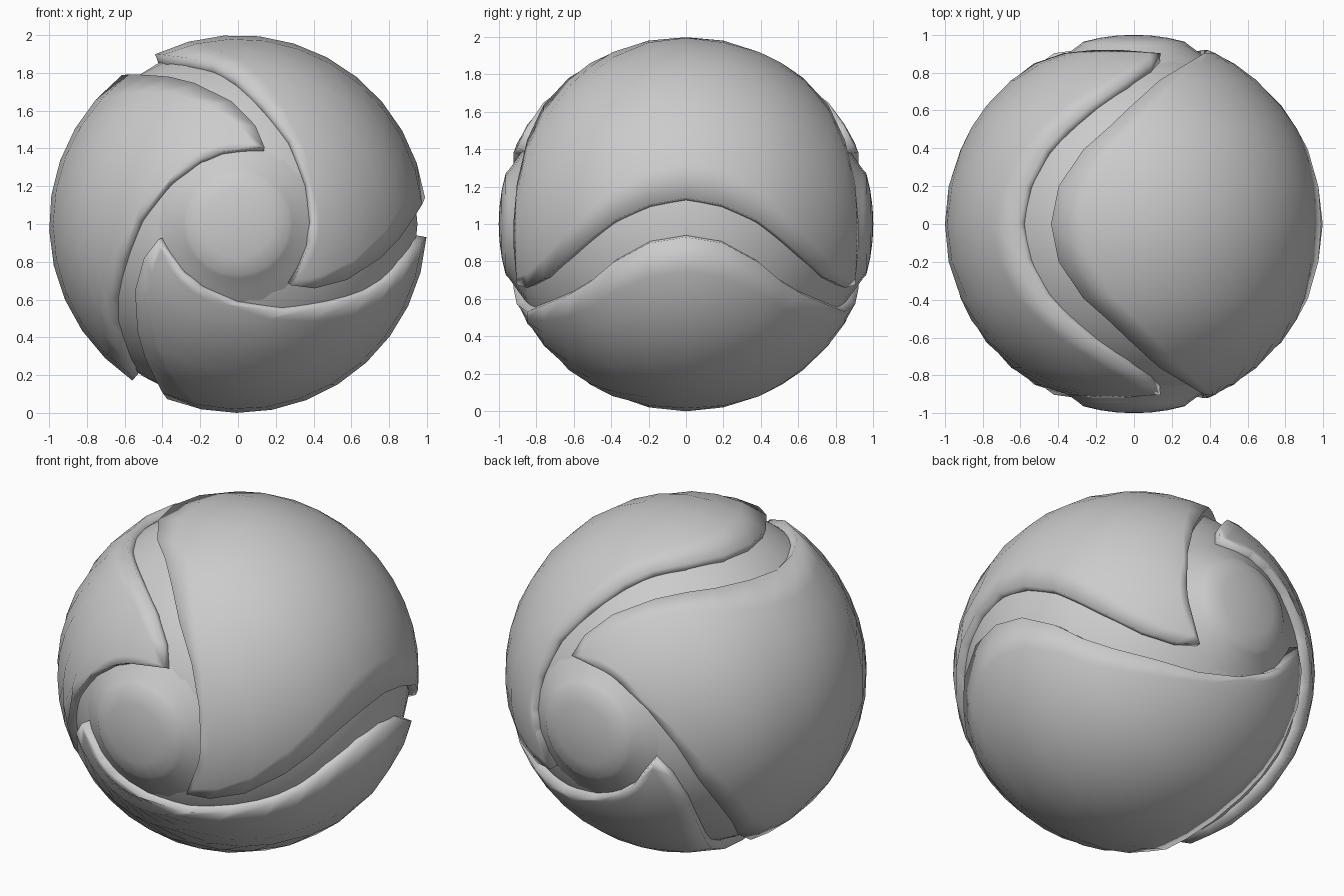
import bpy, bmesh
from math import sin, cos, asin, radians, pi, sqrt
from mathutils import Vector

cube = bpy.data.objects.get("Cube")
if cube:
    bpy.data.objects.remove(cube)

grey = bpy.data.materials.new("plain_grey")
grey.use_nodes = True
tone = (0.6, 0.6, 0.6, 1)
grey.diffuse_color = tone
grey.node_tree.nodes["Principled BSDF"].inputs["Base Color"].default_value = tone

CENTRE = Vector((0, 0, 1))


def point(radius, ring, angle, side, scale=1.0):
    """Point at a ring radius and angle around the front-back axis."""
    depth = sqrt(max(0, radius * radius - ring * ring))
    a = radians(angle)
    return Vector((ring * cos(a), side * depth, ring * sin(a))) * scale


def finish(name, bm, sharp=35):
    for f in bm.faces:
        f.normal_update()
        if f.normal.dot(f.calc_center_median()) < 0:
            f.normal_flip()
    mesh = bpy.data.meshes.new(name)
    bm.to_mesh(mesh)
    bm.free()
    obj = bpy.data.objects.new(name, mesh)
    obj.location = CENTRE
    bpy.context.collection.objects.link(obj)
    mesh.materials.append(grey)
    bpy.ops.object.select_all(action='DESELECT')
    obj.select_set(True)
    bpy.context.view_layer.objects.active = obj
    bpy.ops.object.shade_smooth_by_angle(angle=radians(sharp))
    return obj


def skin(bm, rows, closed=False):
    """Join neighbouring rows of vertices with quads."""
    for a, b in zip(rows, rows[1:]):
        n = len(a)
        for i in range(n if closed else n - 1):
            j = (i + 1) % n
            bm.faces.new((a[i], a[j], b[j], b[i]))


# Inner ball forming the floor of the grooves
bm = bmesh.new()
bmesh.ops.create_icosphere(bm, subdivisions=4, radius=0.95)
finish("inner_ball", bm)

# Swirling shell lobes: ring radius, start angle, end angle
HALF = [(0.39, -18, 2), (0.43, -49, 30), (0.53, -40, 58), (0.65, -27, 78),
        (0.78, -13, 91), (0.86, -5, 99), (0.92, 1, 107), (0.98, 6, 114)]
OUTLINE = [(r, -1) for r in HALF] + [((1, 8, 116), -1)] + [(r, 1) for r in reversed(HALF)]
COLUMNS = 10
for name, turn in (("upper_left_lobe", 0), ("upper_right_lobe", 120), ("lower_lobe", 240)):
    bm = bmesh.new()
    rows = []
    for (ring, start, end), side in OUTLINE:
        rows.append([bm.verts.new(point(1, ring, turn + start + (end - start) * i / COLUMNS, side))
                     for i in range(COLUMNS + 1)])
    skin(bm, rows)
    lobe = finish(name, bm)
    shell = lobe.modifiers.new("thickness", 'SOLIDIFY')
    shell.thickness = 0.09
    shell.offset = -1

# Domed hubs on the front and back, with a sloping skirt
PROFILE = [(0.42, 0.85), (0.36, 0.895), (0.29, 0.945), (0.27, 0.963), (0.18, 0.984), (0.09, 0.996)]
SIDES = 20
for name, side in (("front_hub", -1), ("back_hub", 1)):
    bm = bmesh.new()
    rows = [[bm.verts.new((r * cos(2 * pi * i / SIDES), side * y, r * sin(2 * pi * i / SIDES)))
             for i in range(SIDES)] for r, y in PROFILE]
    skin(bm, rows, closed=True)
    tip = bm.verts.new((0, side, 0))
    for i in range(SIDES):
        bm.faces.new((rows[-1][i], rows[-1][(i + 1) % SIDES], tip))
    finish(name, bm)
